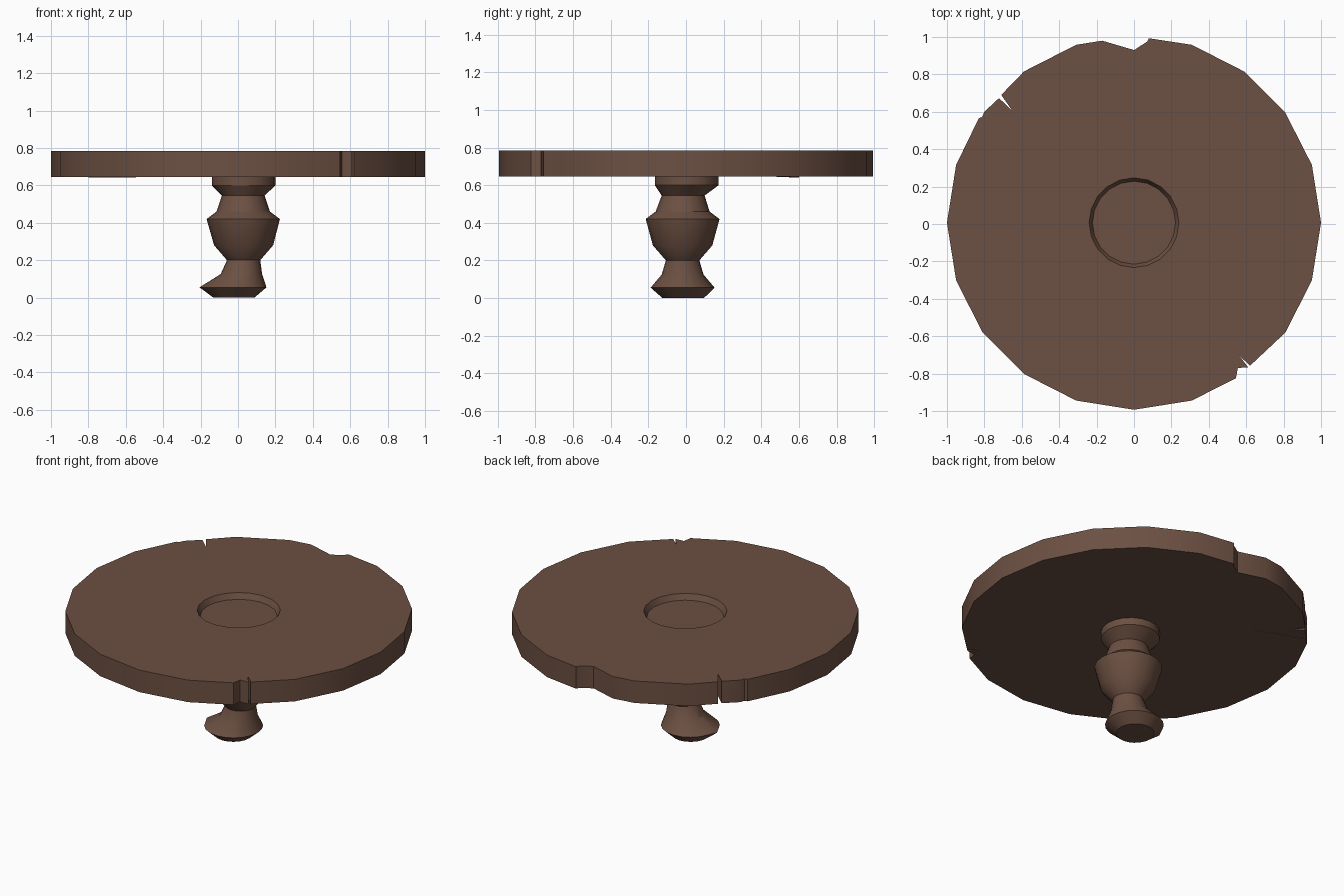
import bpy, bmesh, math
from mathutils import Vector

if "Cube" in bpy.data.objects:
    bpy.data.objects.remove(bpy.data.objects["Cube"])

CY = 0.007
wood = bpy.data.materials.new("dark_wood")
wood.diffuse_color = (0.15, 0.08, 0.055, 1)
wood.use_nodes = True
wood.node_tree.nodes["Principled BSDF"].inputs["Base Color"].default_value = wood.diffuse_color


def finish(bm, name):
    bmesh.ops.recalc_face_normals(bm, faces=bm.faces[:])
    me = bpy.data.meshes.new(name)
    bm.to_mesh(me)
    bm.free()
    ob = bpy.data.objects.new(name, me)
    bpy.context.collection.objects.link(ob)
    me.materials.append(wood)
    bpy.ops.object.select_all(action='DESELECT')
    ob.select_set(True)
    bpy.context.view_layer.objects.active = ob
    bpy.ops.object.shade_smooth_by_angle(angle=math.radians(30))
    return ob


def circle(bm, r, z, n, cx=0, cy=0):
    return [bm.verts.new((cx + r * math.cos(2 * math.pi * i / n),
                          cy + r * math.sin(2 * math.pi * i / n), z)) for i in range(n)]


def bridge(bm, a, b):
    n = len(a)
    for i in range(n):
        bm.faces.new((a[i], a[(i + 1) % n], b[(i + 1) % n], b[i]))


def fill(bm, *loops):
    edges = []
    for l in loops:
        for i in range(len(l)):
            p, q = l[i], l[(i + 1) % len(l)]
            edges.append(bm.edges.get((p, q)) or bm.edges.new((p, q)))
    bmesh.ops.triangle_fill(bm, edges=edges, use_beauty=True, normal=Vector((0, 0, 1)))


# Table top: 20-sided outline with chips and cracks replacing three corners
chips = {
    5: [(0.08, 0.993), (0.07, 0.975), (0, 0.93), (-0.17, 0.98)],
    8: [(-0.71, 0.69), (-0.65, 0.605), (-0.722, 0.673), (-0.80, 0.60),
        (-0.812, 0.572), (-0.83, 0.565)],
    17: [(0.53, -0.832), (0.545, -0.825), (0.555, -0.77), (0.61, -0.766),
         (0.56, -0.70), (0.62, -0.758)],
}
outline = []
for i in range(20):
    a = i * math.pi / 10
    outline += chips.get(i, [(math.cos(a), math.sin(a) + CY)])

bm = bmesh.new()
low = [bm.verts.new((x, y, 0.645)) for x, y in outline]
high = [bm.verts.new((x, y, 0.785)) for x, y in outline]
bridge(bm, low, high)
rim = circle(bm, 0.24, 0.785, 20, 0, CY)
floor = circle(bm, 0.222, 0.75, 20, 0, CY)
bridge(bm, rim, floor)
bm.faces.new(floor)
fill(bm, high, rim)
fill(bm, low)
finish(bm, "table_top")

# Turned pedestal: z, radius, slightly wandering centre
rings = [
    (0.0, 0.11, -0.022, -0.015), (0.055, 0.17, -0.018, -0.018),
    (0.125, 0.111, 0.018, -0.018), (0.20, 0.089, 0.03, -0.018),
    (0.28, 0.158, 0.03, -0.018), (0.42, 0.196, 0.028, -0.018),
    (0.46, 0.143, 0.028, -0.018), (0.545, 0.114, 0.028, -0.015),
    (0.60, 0.17, 0.03, 0.004), (0.66, 0.17, 0.03, 0.004),
]
bm = bmesh.new()
loops = [circle(bm, r, z, 20, cx, cy) for z, r, cx, cy in rings]
for a, b in zip(loops, loops[1:]):
    bridge(bm, a, b)
# worn foot sticks out a little to the left
loops[1][10].co.x -= 0.018
bm.faces.new(loops[0])
bm.faces.new(loops[-1])
finish(bm, "pedestal")

# Lifted splinter along the underside crack
bm = bmesh.new()
pts = [(-0.80, 0.577), (-0.49, 0.48), (-0.79, 0.60)]
a = [bm.verts.new((x, y, 0.641 if i != 1 else 0.644)) for i, (x, y) in enumerate(pts)]
b = [bm.verts.new((x, y, 0.66)) for x, y in pts]
bridge(bm, a, b)
bm.faces.new(a)
bm.faces.new(b)
finish(bm, "underside_splinter")
